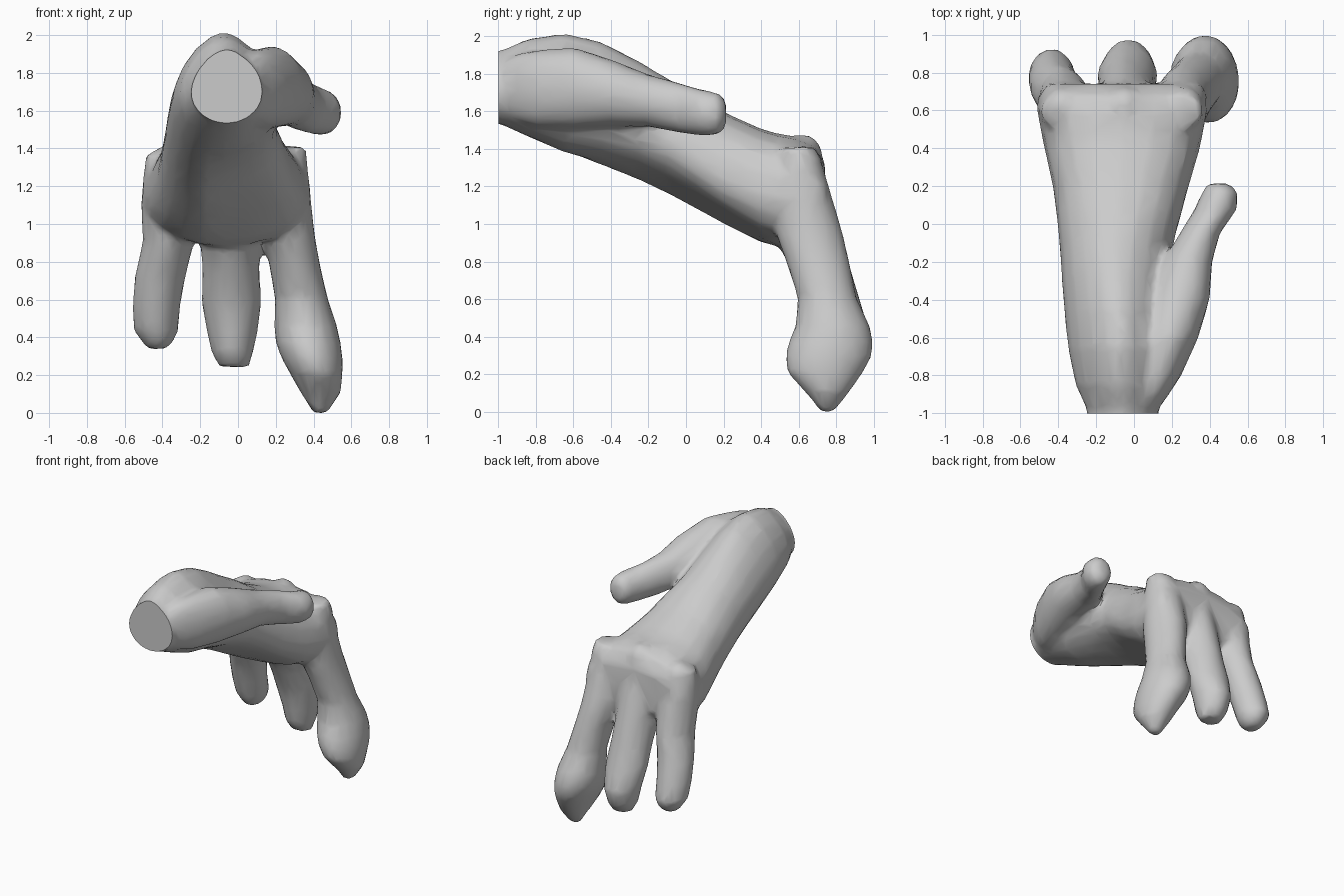
import bpy, bmesh, math
from mathutils import Vector

if "Cube" in bpy.data.objects:
    bpy.data.objects.remove(bpy.data.objects["Cube"])

skin = bpy.data.materials.new("plain grey")
skin.diffuse_color = (0.6, 0.6, 0.6, 1)
skin.use_nodes = True
skin.node_tree.nodes["Principled BSDF"].inputs["Base Color"].default_value = skin.diffuse_color
N = 20


def loft(bm, axis, rows, power=1.85, belly=.5, top_power=None):
    """Rounded rings (t, x0, x1, b0, b1) stacked along y (axis 1) or z (axis 2).
    belly is the height of the widest point, top_power(t) shapes the upper half."""
    rings = []
    for t, x0, x1, b0, b1 in rows:
        ring = []
        mid = b0 + (b1 - b0) * belly
        for i in range(N):
            a = 2 * math.pi * i / N
            c, s = math.cos(a), math.sin(a)
            p = top_power(t) if top_power and s > 0 else power
            x = (x0 + x1) / 2 + (x1 - x0) / 2 * math.copysign(abs(c) ** (2 / p), c)
            b = mid + ((b1 - mid) if s > 0 else (mid - b0)) * math.copysign(abs(s) ** (2 / p), s)
            ring.append(bm.verts.new((x, t, b) if axis == 1 else (x, b, t)))
        rings.append(ring)
    faces = [bm.faces.new(rings[0]), bm.faces.new(rings[-1])]
    for r, q in zip(rings, rings[1:]):
        for i in range(N):
            j = (i + 1) % N
            faces.append(bm.faces.new((r[i], r[j], q[j], q[i])))
    bmesh.ops.recalc_face_normals(bm, faces=faces)
    return rings


bm = bmesh.new()

# palm and wrist: ridged back at the wrist, flatter towards the knuckles
palm = loft(bm, 1, [
    (-1.06, -.25, .13, 1.54, 1.91), (-.98, -.25, .13, 1.52, 1.92),
    (-.85, -.31, .17, 1.46, 1.98), (-.65, -.35, .20, 1.365, 2.01),
    (-.45, -.37, .20, 1.28, 1.965), (-.25, -.385, .20, 1.20, 1.86),
    (-.1, -.395, .21, 1.13, 1.77), (.05, -.41, .25, 1.05, 1.685),
    (.2, -.43, .29, .97, 1.59), (.4, -.475, .35, .88, 1.50),
    (.48, -.49, .365, .87, 1.475), (.58, -.51, .385, .88, 1.46),
    (.68, -.50, .385, .92, 1.42), (.74, -.46, .36, 1.0, 1.32)], 2.0, .42,
    lambda y: 1.65 + .75 * min(1, max(0, (y + .4) / .9)))

# hollow of the palm, between the thumb pad and the heel
for ring in palm:
    mid = sum(v.co.z for v in ring) / N
    for v in ring:
        along = max(0, 1 - ((v.co.y + .1) / .6) ** 2)
        across = max(0, 1 - ((v.co.x - .04) / .24) ** 2)
        if v.co.z < mid:
            v.co.z += .08 * along * across

# thumb
loft(bm, 1, [
    (-1.0, -.04, .11, 1.60, 1.84), (-.9, 0, .185, 1.54, 1.90),
    (-.8, 0, .25, 1.51, 1.92),
    (-.6, .02, .34, 1.50, 1.935), (-.4, .07, .40, 1.51, 1.87),
    (-.2, .15, .415, 1.51, 1.79), (-.05, .24, .455, 1.48, 1.75),
    (.08, .32, .545, 1.46, 1.71), (.17, .36, .55, 1.465, 1.695),
    (.215, .39, .50, 1.51, 1.65)], 2.0)

# long finger with a broad bent tip
loft(bm, 2, [
    (1.40, .14, .36, .50, .69), (1.2, .10, .38, .47, .76),
    (.95, .115, .405, .475, .835), (.8, .16, .43, .53, .87),
    (.6, .195, .475, .595, .91), (.45, .19, .525, .585, .98),
    (.36, .20, .545, .545, 1.0), (.28, .23, .555, .53, .99),
    (.2, .275, .555, .54, .945), (.1, .33, .545, .63, .875),
    (.03, .375, .50, .69, .82), (-.01, .39, .475, .71, .79)], 1.95)

# middle finger
loft(bm, 2, [
    (1.40, -.16, .06, .50, .69), (1.15, -.195, .105, .46, .77),
    (.9, -.20, .115, .48, .84), (.75, -.19, .115, .56, .88),
    (.58, -.195, .125, .64, .93), (.42, -.165, .105, .68, .98),
    (.31, -.14, .08, .70, .95), (.235, -.10, .06, .75, .89)])

# outer finger
loft(bm, 2, [
    (1.36, -.49, -.30, .50, .69), (1.1, -.515, -.23, .46, .77),
    (.9, -.505, -.23, .49, .82), (.7, -.55, -.28, .58, .86),
    (.55, -.56, -.305, .63, .90), (.43, -.555, -.315, .67, .93),
    (.37, -.51, -.34, .70, .90), (.33, -.48, -.38, .74, .85)])

# low knuckles
for x, z in ((-.37, 1.30), (-.05, 1.36), (.26, 1.30)):
    res = bmesh.ops.create_uvsphere(bm, u_segments=12, v_segments=8, radius=.11)
    bmesh.ops.translate(bm, verts=res["verts"], vec=Vector((x, .62, z)))

me = bpy.data.meshes.new("hand")
bm.to_mesh(me)
bm.free()
hand = bpy.data.objects.new("hand", me)
bpy.context.collection.objects.link(hand)
bpy.context.view_layer.objects.active = hand
hand.select_set(True)

# fuse the parts into one skin, soften the joints, thin out the mesh
m = hand.modifiers.new("fuse", 'REMESH')
m.mode, m.voxel_size = 'VOXEL', .02
m = hand.modifiers.new("soften", 'SMOOTH')
m.factor, m.iterations = .5, 8
m = hand.modifiers.new("thin", 'DECIMATE')
m.ratio = .1
for name in ("fuse", "soften", "thin"):
    bpy.ops.object.modifier_apply(modifier=name)

# flat cut at the wrist
bm = bmesh.new()
bm.from_mesh(hand.data)
cut = bmesh.ops.bisect_plane(bm, geom=bm.verts[:] + bm.edges[:] + bm.faces[:],
                             plane_co=(0, -1, 0), plane_no=(0, -1, 0), clear_outer=True)
edges = [e for e in cut["geom_cut"] if isinstance(e, bmesh.types.BMEdge)]
bmesh.ops.holes_fill(bm, edges=edges, sides=0)
low = min(v.co.z for v in bm.verts)
bmesh.ops.translate(bm, verts=bm.verts[:], vec=(0, 0, -low))
bm.to_mesh(hand.data)
bm.free()
hand.data.materials.clear()
hand.data.materials.append(skin)
bpy.ops.object.shade_smooth_by_angle(angle=math.radians(40))
